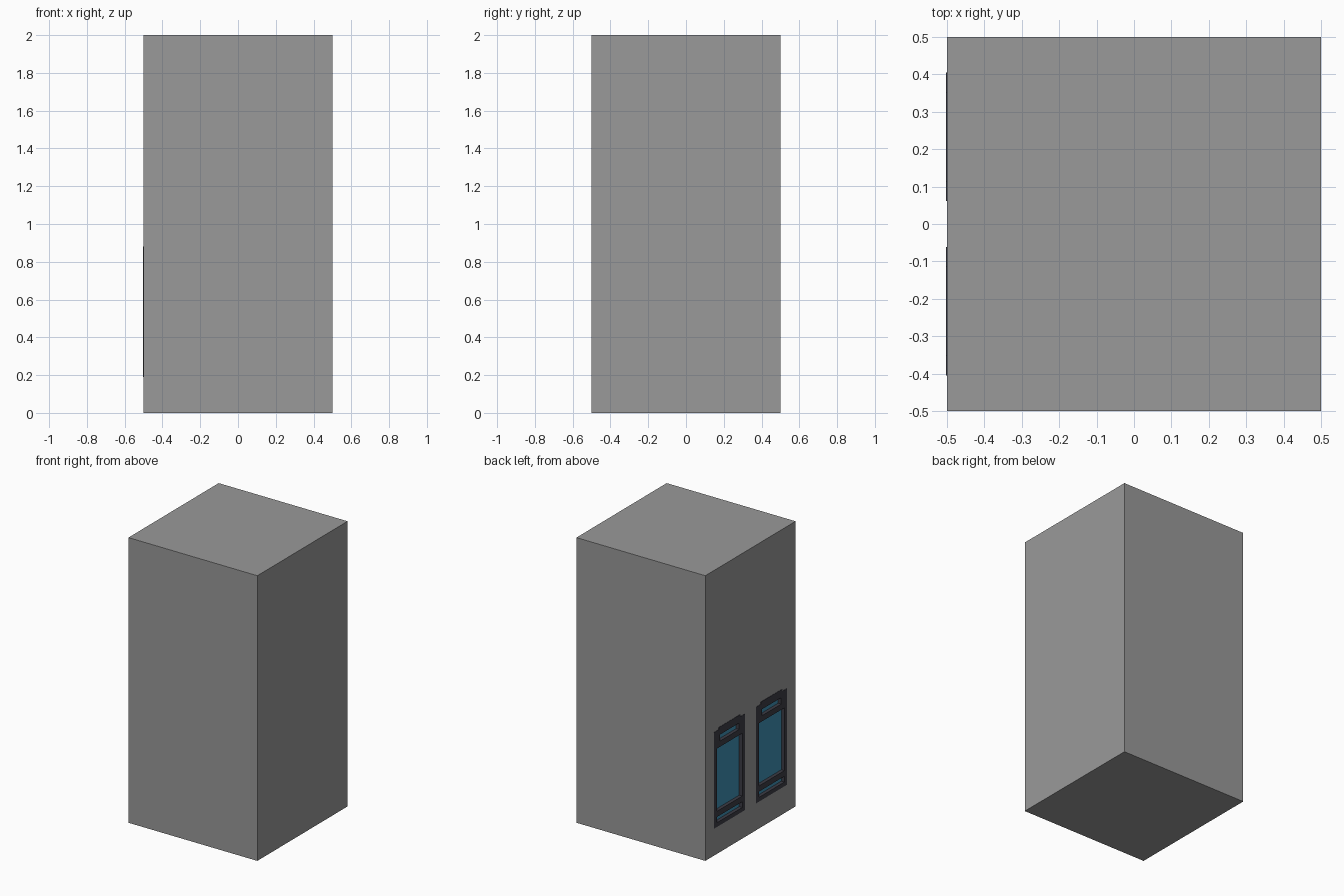
import bpy

if "Cube" in bpy.data.objects:
    bpy.data.objects.remove(bpy.data.objects["Cube"])


def material(name, rgb):
    m = bpy.data.materials.new(name)
    m.diffuse_color = (*rgb, 1.0)
    m.use_nodes = True
    m.node_tree.nodes["Principled BSDF"].inputs["Base Color"].default_value = m.diffuse_color
    return m


WALL = material("wall_grey", (0.32, 0.32, 0.32))
FRAME = material("frame_charcoal", (0.045, 0.045, 0.06))
GLASS = material("glass_blue", (0.05, 0.28, 0.46))


def box(name, lo, hi, mat):
    """Axis-aligned box between two corners."""
    bpy.ops.mesh.primitive_cube_add(size=1)
    o = bpy.context.object
    o.name = name
    for v in o.data.vertices:
        v.co = [(a + b) / 2 + c * (b - a) for a, b, c in zip(lo, hi, v.co)]
    o.data.materials.append(mat)
    return o


# Plain tower body
tower = box("tower_body", (-0.5, -0.5, 0), (0.5, 0.5, 2), WALL)

FRONT, BACK = -0.502, -0.477   # frame front and glass plane
HALF, POST = 0.172, 0.032      # window half width, post width

for side, yc in (("back", 0.233), ("front", -0.233)):
    # Opening in the left wall
    cut = box(side + "_window_cutter", (-0.6, yc - 0.16, 0.20),
              (BACK, yc + 0.16, 0.855), WALL)
    cut.hide_render = True
    cut.hide_viewport = True
    mod = tower.modifiers.new(side + "_window_opening", 'BOOLEAN')
    mod.operation = 'DIFFERENCE'
    mod.solver = 'EXACT'
    mod.object = cut

    # Recessed glass
    box(side + "_window_glass", (BACK - 0.001, yc - 0.165, 0.195),
        (BACK + 0.004, yc + 0.165, 0.86), GLASS)

    # Side posts and the wider blocks beside the top pane
    for s, label in ((-1, "front"), (1, "back")):
        a, b = sorted((yc + s * HALF, yc + s * (HALF - POST)))
        box(f"{side}_window_{label}_post", (FRONT, a, 0.19), (BACK, b, 0.865), FRAME)
        a, b = sorted((yc + s * (HALF - POST), yc + s * 0.105))
        box(f"{side}_window_{label}_corner", (FRONT, a, 0.78), (BACK, b, 0.825), FRAME)

    # Cross rails between the panes
    w = HALF - POST
    for label, z0, z1 in (("sill", 0.19, 0.22), ("lower_rail", 0.26, 0.30),
                          ("upper_rail", 0.74, 0.78), ("head", 0.825, 0.865)):
        box(f"{side}_window_{label}", (FRONT, yc - w, z0), (BACK, yc + w, z1), FRAME)

    # Slightly raised centre of the head
    box(side + "_window_cap", (FRONT, yc - 0.12, 0.865), (BACK, yc + 0.12, 0.88), FRAME)
